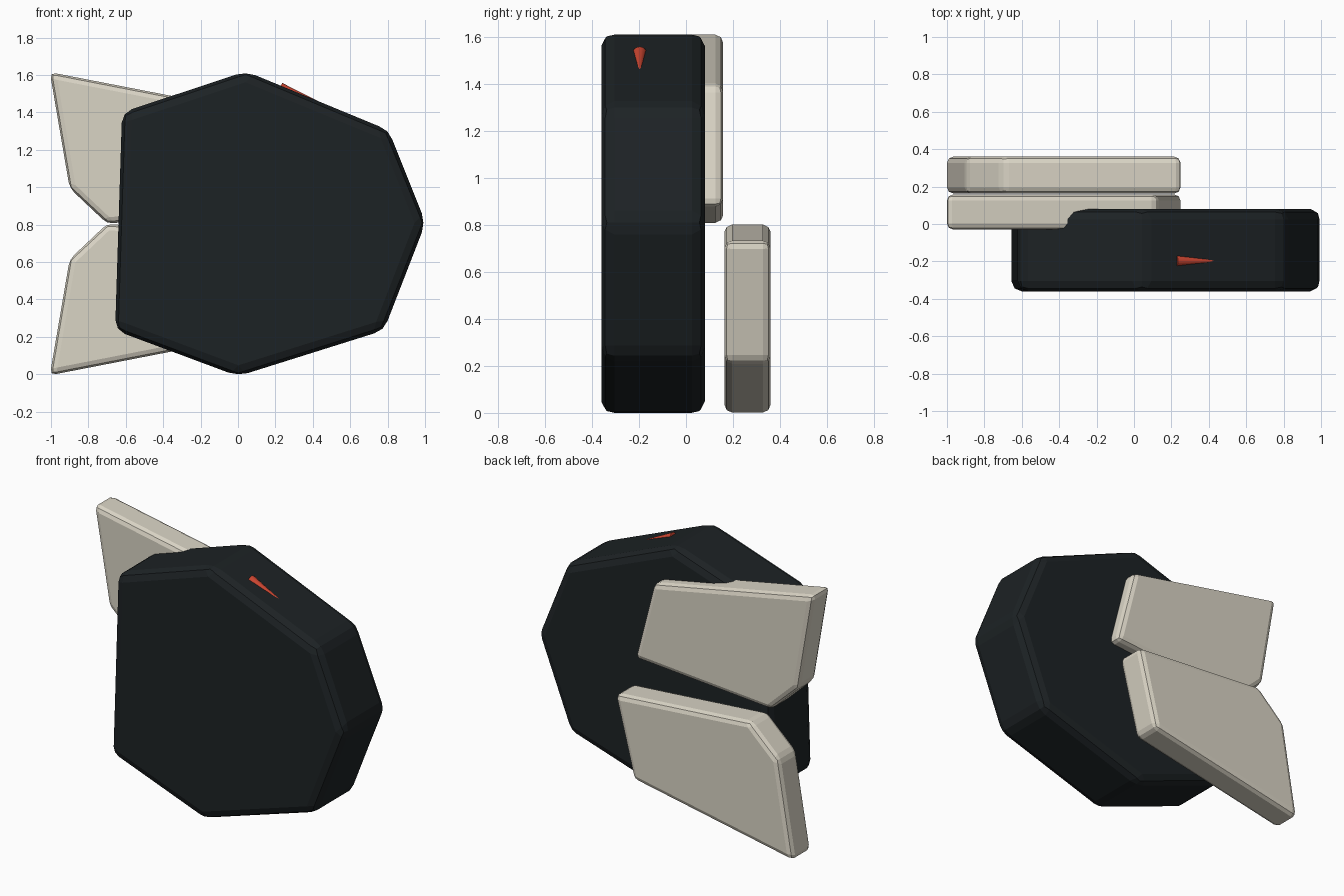
import bpy, bmesh
from mathutils import Vector

if "Cube" in bpy.data.objects:
    bpy.data.objects.remove(bpy.data.objects["Cube"])


def material(name, rgb):
    m = bpy.data.materials.new(name)
    m.diffuse_color = (*rgb, 1)
    m.use_nodes = True
    m.node_tree.nodes["Principled BSDF"].inputs["Base Color"].default_value = m.diffuse_color
    return m


def slab(name, outline, y0, y1, bevel, mat):
    """Extrude an x/z outline from y0 to y1 and chamfer every edge."""
    bm = bmesh.new()
    face = bm.faces.new([bm.verts.new((x, y0, z)) for x, z in outline])
    ext = bmesh.ops.extrude_face_region(bm, geom=[face])
    verts = [g for g in ext["geom"] if isinstance(g, bmesh.types.BMVert)]
    bmesh.ops.translate(bm, verts=verts, vec=(0, y1 - y0, 0))
    bmesh.ops.recalc_face_normals(bm, faces=bm.faces)
    bmesh.ops.bevel(bm, geom=bm.edges[:], offset=bevel, segments=2,
                    profile=0.5, affect='EDGES', clamp_overlap=True)
    me = bpy.data.meshes.new(name)
    bm.to_mesh(me)
    bm.free()
    me.materials.append(mat)
    ob = bpy.data.objects.new(name, me)
    bpy.context.collection.objects.link(ob)
    return ob


dark = material("dark", (0.012, 0.016, 0.018))
cream = material("cream", (0.70, 0.66, 0.56))
red = material("red", (0.60, 0.06, 0.03))

# Main body: thick irregular heptagon
body = [(0.042, 1.62), (0.805, 1.305), (1.003, 0.81), (0.78, 0.235),
        (0.0, -0.01), (-0.657, 0.235), (-0.62, 1.40)]
slab("body", body, -0.36, 0.08, 0.055, dark)

# Two fins behind the body, mirrored about mid height and stepped in depth
fin = [(-1.006, 1.615), (-0.90, 0.995), (-0.70, 0.806), (0.257, 0.88), (0.125, 1.395)]
slab("upper_fin", fin, -0.03, 0.158, 0.033, cream)
slab("lower_fin", [(x, 1.61 - z) for x, z in fin], 0.163, 0.36, 0.033, cream)

# Red tapered marker half sunk into the upper right slope
a, b = Vector((0.225, -0.197, 1.53)), Vector((0.425, -0.197, 1.453))
bpy.ops.mesh.primitive_cone_add(vertices=16, radius1=0.03, radius2=0.008,
                                depth=(b - a).length, location=(a + b) / 2,
                                rotation=(b - a).to_track_quat('Z', 'Y').to_euler())
marker = bpy.context.object
marker.name = "marker"
marker.data.materials.append(red)
bpy.ops.object.shade_smooth_by_angle()
